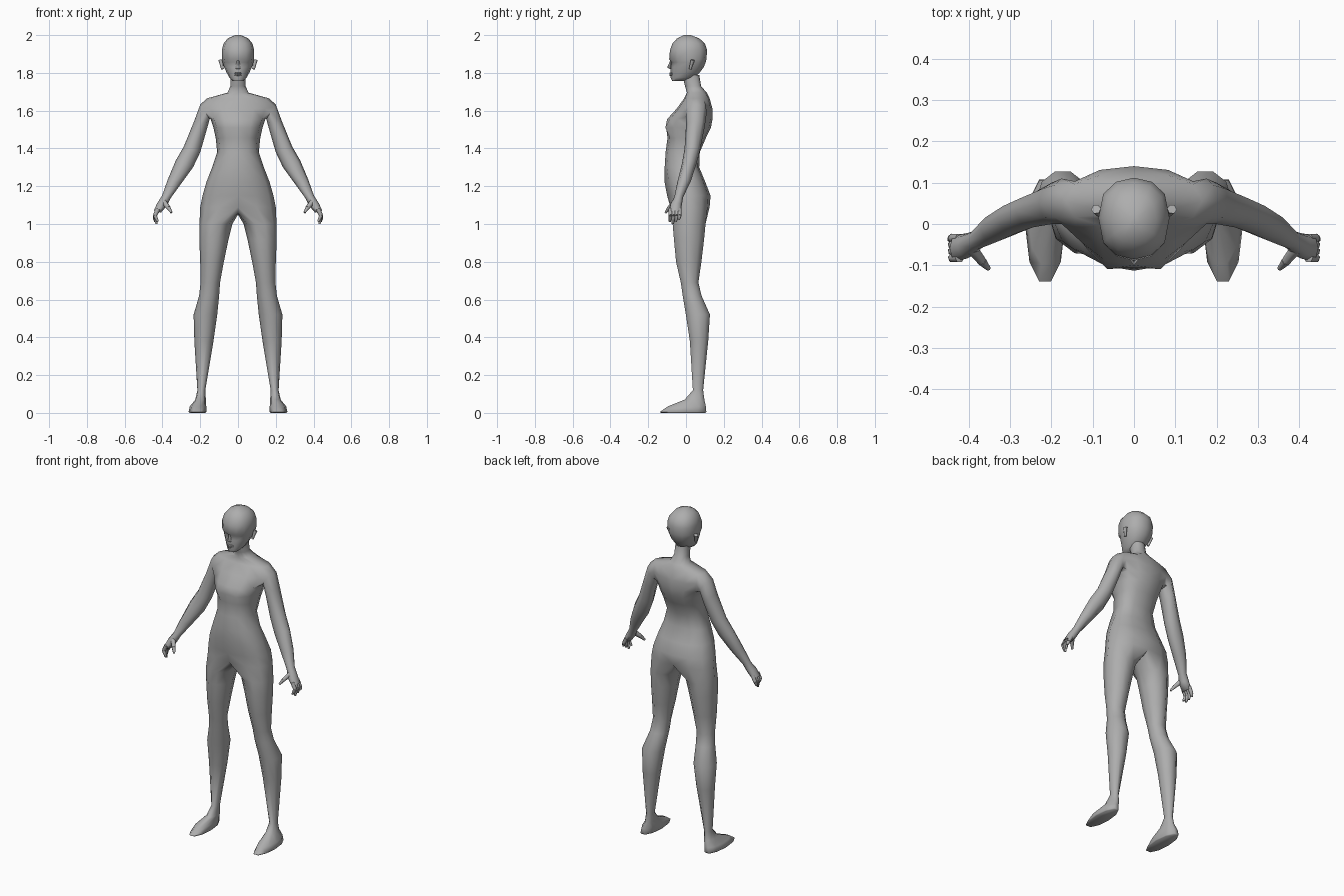
import bpy, bmesh, math
from mathutils import Vector

cube = bpy.data.objects.get("Cube")
if cube:
    bpy.data.objects.remove(cube, do_unlink=True)

grey = bpy.data.materials.new("plain grey")
grey.use_nodes = True
colour = (0.42, 0.42, 0.42, 1)
grey.diffuse_color = colour
grey.node_tree.nodes["Principled BSDF"].inputs["Base Color"].default_value = colour


def half_ring(bm, z, width, front, side, back, push=0.0):
    """Left half of a body slice, seven points from front centre to back centre."""
    ring = []
    for i in range(7):
        t = math.pi * i / 6
        c = math.cos(t)
        reach = (front if c > 0 else back) - side
        y = side + reach * abs(c) ** 0.75
        if i == 1:
            y += push
        if i == 2:
            y += push * 0.6
        x = 0 if i in (0, 6) else width * math.sin(t)
        ring.append(bm.verts.new((x, y, z)))
    return ring


def bridge(bm, a, b, closed=False, skip=()):
    """Quads between two rings with the same point count."""
    n = len(a)
    for i in range(n if closed else n - 1):
        if i not in skip:
            j = (i + 1) % n
            bm.faces.new((a[i], a[j], b[j], b[i]))


def finish(bm, name):
    """Mirror the left half, weld the centre line and shade smooth."""
    bmesh.ops.delete(bm, geom=[v for v in bm.verts if not v.link_faces], context='VERTS')
    bmesh.ops.mirror(bm, geom=bm.verts[:] + bm.edges[:] + bm.faces[:], axis='X', merge_dist=-1)
    bmesh.ops.remove_doubles(bm, verts=bm.verts[:], dist=0.0004)
    bmesh.ops.recalc_face_normals(bm, faces=bm.faces[:])
    mesh = bpy.data.meshes.new(name)
    bm.to_mesh(mesh)
    bm.free()
    mesh.materials.append(grey)
    obj = bpy.data.objects.new(name, mesh)
    bpy.context.collection.objects.link(obj)
    bpy.ops.object.select_all(action='DESELECT')
    obj.select_set(True)
    bpy.context.view_layer.objects.active = obj
    bpy.ops.object.shade_smooth_by_angle(angle=math.radians(70))
    return obj


def taper(bm, start, end, r1, r2, sides=6):
    """Tapered stick between two points."""
    a, b = Vector(start), Vector(end)
    turn = (b - a).to_track_quat('Z', 'Y').to_matrix().to_4x4()
    turn.translation = (a + b) / 2
    bmesh.ops.create_cone(bm, cap_ends=True, segments=sides, radius1=r1, radius2=r2,
                          depth=(b - a).length, matrix=turn)


# Torso: height, half width, front, side, back, bust push
bm = bmesh.new()
torso = [
    (1.79, .038, -.02, .03, .07),
    (1.73, .040, -.005, .04, .08),
    (1.695, .056, .005, .055, .11),
    (1.665, .165, -.01, .055, .125),
    (1.61, .165, -.05, .05, .14),
    (1.555, .145, -.1, .035, .14),
    (1.51, .13, -.105, .03, .132, -.018),
    (1.455, .118, -.098, .02, .105),
    (1.38, .11, -.108, .005, .073),
    (1.3, .137, -.113, 0, .07),
    (1.22, .168, -.113, 0, .103, .01),
    (1.15, .188, -.1, .01, .13, .01),
    (1.09, .2, -.083, .02, .125),
]
rings = [half_ring(bm, *row) for row in torso]
for k in range(len(rings) - 1):
    armhole = (2, 3) if k in (3, 4) else ()
    bridge(bm, rings[k], rings[k + 1], skip=armhole)

# Legs grow from the hip ring and three crotch points
crotch = [bm.verts.new((0, y, z)) for y, z in ((.085, 1.07), (.02, 1.05), (-.045, 1.06))]
loop = rings[-1] + crotch
# Height, inner, outer, front, back
leg = [
    (1.0, .03, .204, -.075, .108),
    (.92, .05, .205, -.068, .1),
    (.8, .075, .2, -.056, .085),
    (.69, .095, .198, -.03, .068),
    (.62, .1, .206, -.02, .085),
    (.52, .11, .235, -.004, .13),
    (.38, .13, .231, .018, .12),
    (.12, .173, .215, .035, .092),
    (.07, .17, .226, -.01, .1),
    (.035, .168, .255, -.1, .11),
    (.005, .168, .262, -.145, .114),
    (0, .172, .257, -.138, .11),
]
for z, inner, outer, front, back in leg:
    ring = []
    for i in range(10):
        t = math.pi / 2 + (i - 3) * math.pi / 5
        ring.append(bm.verts.new(((inner + outer) / 2 + (outer - inner) / 2 * math.sin(t),
                                  (front + back) / 2 - (back - front) / 2 * math.cos(t), z)))
    bridge(bm, loop, ring, closed=True)
    loop = ring
bm.faces.new(loop)

# Arms grow from the arm hole
top, mid, low = rings[3:6]
loop = [top[2], top[3], top[4], mid[4], low[4], low[3], low[2], mid[2]]
# Outer x z, inner x z, front, back
arm = [
    (.2, 1.632, .15, 1.555, .0, .11),
    (.23, 1.55, .168, 1.49, .0, .1),
    (.287, 1.41, .2, 1.38, -.008, .075),
    (.33, 1.335, .238, 1.3, -.022, .055),
    (.372, 1.235, .3, 1.215, -.045, .025),
    (.402, 1.15, .358, 1.135, -.062, -.015),
    (.428, 1.11, .378, 1.095, -.083, -.022),
    (.446, 1.07, .408, 1.06, -.09, -.026),
]
for ox, oz, ix, iz, front, back in arm:
    centre = Vector(((ox + ix) / 2, (front + back) / 2, (oz + iz) / 2))
    across = Vector(((ox - ix) / 2, 0, (oz - iz) / 2))
    depth = Vector((0, (back - front) / 2, 0))
    ring = []
    for i in range(8):
        t = (i - 1) * math.pi / 4
        ring.append(bm.verts.new(centre + across * math.cos(t) + depth * math.sin(t)))
    bridge(bm, loop, ring, closed=True)
    loop = ring
bm.faces.new(loop)
finish(bm, "body")

# Fingers and thumbs
bm = bmesh.new()
for k in range(4):
    y = -.082 + .016 * k
    tip = 1.0 + .012 * abs(k - 1)
    knuckle = (.44, y, 1.045)
    taper(bm, (.422, y, 1.08), knuckle, .012, .011)
    taper(bm, knuckle, (.425 + .007 * k, y - .004, tip), .011, .006)
taper(bm, (.392, -.06, 1.115), (.368, -.09, 1.085), .016, .012)
taper(bm, (.368, -.09, 1.085), (.352, -.108, 1.06), .012, .006)
finish(bm, "fingers")

# Head: height, half width, front, side, back, face push
bm = bmesh.new()
head = [
    (1.758, .03, -.074, -.04, .0),
    (1.775, .046, -.082, -.015, .045, .006),
    (1.805, .062, -.083, .0, .075, .01),
    (1.83, .073, -.083, .01, .094, .008),
    (1.856, .082, -.078, .012, .104, .008),
    (1.872, .085, -.089, .015, .108),
    (1.92, .086, -.085, .015, .112),
    (1.955, .077, -.072, .015, .1),
    (1.983, .054, -.047, .012, .07),
    (2.0, .015, -.012, .008, .025),
]
rings = [half_ring(bm, *row) for row in head]
for a, b in zip(rings, rings[1:]):
    bridge(bm, a, b)
bm.faces.new(rings[0])
bm.faces.new(rings[-1])
finish(bm, "head")

# Nose and lips
bm = bmesh.new()
for z, w, front in ((1.865, .006, -.084), (1.828, .014, -.1), (1.82, .01, -.084)):
    ring = [bm.verts.new(p) for p in ((0, front, z), (w, -.082, z), (0, -.07, z))]
    if z < 1.86:
        bridge(bm, last, ring)
    last = ring
bm.faces.new(last)
finish(bm, "nose")
bm = bmesh.new()
for z in (1.797, 1.789):
    taper(bm, (0, -.084, z), (.02, -.073, z + .001), .006, .002)
finish(bm, "lips")

# Ears
bm = bmesh.new()
taper(bm, (.082, .022, 1.82), (.092, .036, 1.868), .007, .012)
finish(bm, "ears")
